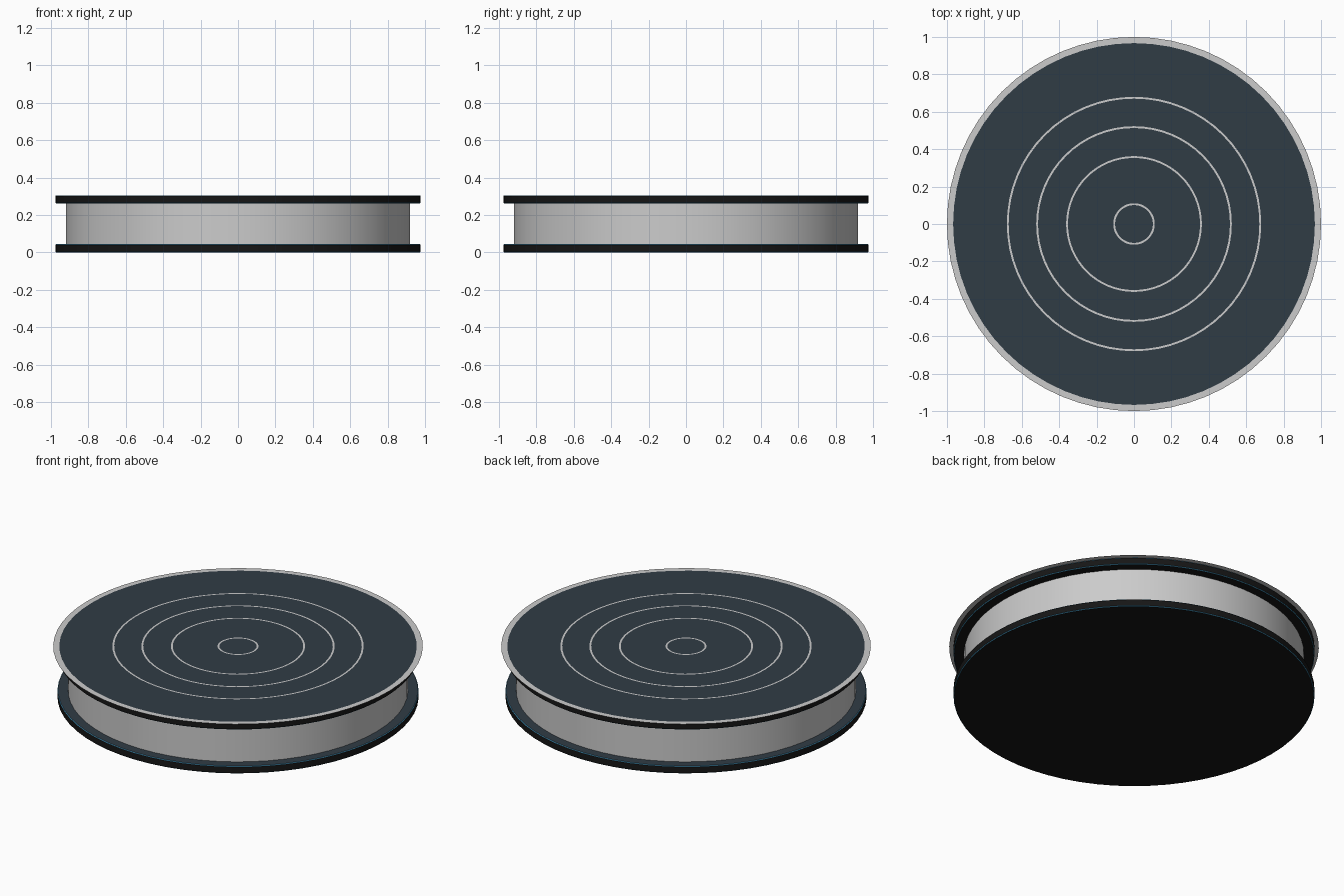
import bpy, bmesh, math

if "Cube" in bpy.data.objects:
    bpy.data.objects.remove(bpy.data.objects["Cube"])

SEG = 64


def material(name, rgb):
    m = bpy.data.materials.new(name)
    m.diffuse_color = (*rgb, 1)
    m.use_nodes = True
    m.node_tree.nodes["Principled BSDF"].inputs["Base Color"].default_value = m.diffuse_color
    return m


black = material("black", (0.008, 0.008, 0.008))
slate = material("slate", (0.03, 0.045, 0.06))
blue = material("blue_edge", (0.05, 0.25, 0.42))


def finish(bm, name, mats=()):
    me = bpy.data.meshes.new(name)
    bm.to_mesh(me)
    bm.free()
    for m in mats:
        me.materials.append(m)
    ob = bpy.data.objects.new(name, me)
    bpy.context.collection.objects.link(ob)
    bpy.ops.object.select_all(action='DESELECT')
    ob.select_set(True)
    bpy.context.view_layer.objects.active = ob
    bpy.ops.object.shade_smooth_by_angle(angle=math.radians(30))
    return ob


def cylinder(r, z0, z1):
    bm = bmesh.new()
    bmesh.ops.create_cone(bm, cap_ends=True, segments=SEG, radius1=r, radius2=r, depth=z1 - z0)
    bmesh.ops.translate(bm, verts=bm.verts, vec=(0, 0, (z0 + z1) / 2))
    return bm


def plate(name, r, z0, z1):
    # Disc with slate top, black sides and a fine blue edge chamfer
    bm = cylinder(r, z0, z1)
    rims = [e for e in bm.edges if abs(e.verts[0].co.z - e.verts[1].co.z) < 1e-5]
    bmesh.ops.bevel(bm, geom=rims, offset=0.004, segments=1, affect='EDGES', profile=0.5)
    bm.normal_update()
    for f in bm.faces:
        nz = f.normal.z
        f.material_index = 1 if nz > 0.95 else 2 if 0.3 < abs(nz) < 0.95 else 0
    return finish(bm, name, (black, slate, blue))


def flat_ring(name, r0, r1, z):
    # Paper-thin annulus
    bm = bmesh.new()
    loops = [[bm.verts.new((r * math.cos(2 * math.pi * i / SEG), r * math.sin(2 * math.pi * i / SEG), z))
              for i in range(SEG)] for r in (r0, r1)]
    for i in range(SEG):
        j = (i + 1) % SEG
        bm.faces.new((loops[0][i], loops[1][i], loops[1][j], loops[0][j]))
    return finish(bm, name)


# Base, drum and top deck
plate("base_plate", 0.977, 0.0, 0.044)
finish(cylinder(0.92, 0.044, 0.262), "drum")
plate("top_plate", 0.977, 0.262, 0.304)

# Outer trim and concentric deck lines
flat_ring("rim_ring", 0.967, 1.0, 0.3055)
for k, r in enumerate((0.106, 0.358, 0.518, 0.675)):
    flat_ring(f"deck_ring_{k + 1}", r - 0.005, r + 0.005, 0.3055)
